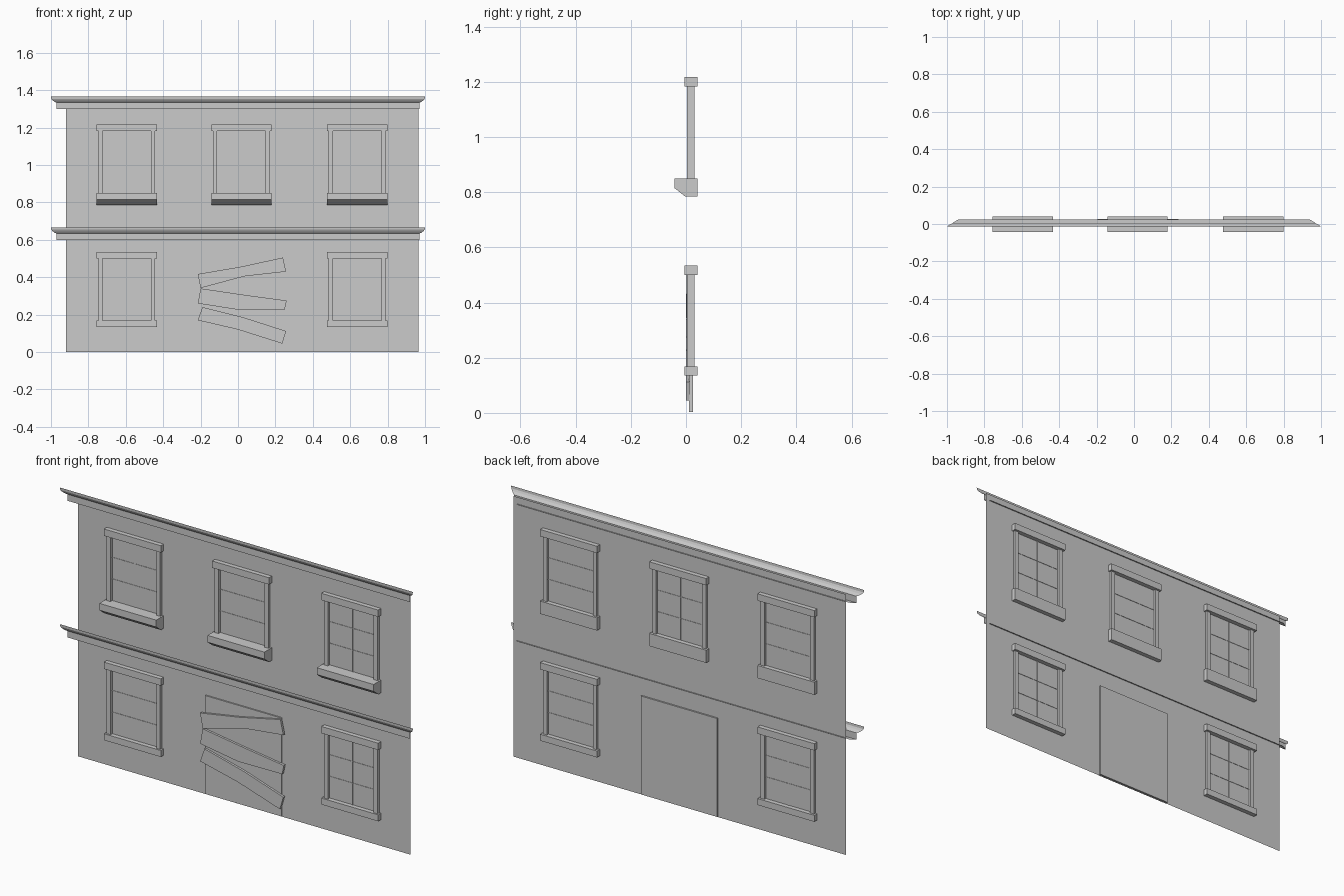
import bpy, bmesh

if "Cube" in bpy.data.objects:
    bpy.data.objects.remove(bpy.data.objects["Cube"])

WALL_Y = 0.018


def make(name, bm, solid=True):
    if solid:
        bmesh.ops.recalc_face_normals(bm, faces=bm.faces)
    me = bpy.data.meshes.new(name)
    bm.to_mesh(me)
    bm.free()
    ob = bpy.data.objects.new(name, me)
    bpy.context.collection.objects.link(ob)
    return ob


def prism(bm, pts, vec):
    # extrude a closed outline of 3D points along a vector
    f = bm.faces.new([bm.verts.new(p) for p in pts])
    r = bmesh.ops.extrude_face_region(bm, geom=[f], use_keep_orig=True)
    new = [v for v in r["geom"] if isinstance(v, bmesh.types.BMVert)]
    bmesh.ops.translate(bm, verts=new, vec=vec)


def box(bm, x0, x1, y0, y1, z0, z1):
    prism(bm, [(x0, y0, z0), (x1, y0, z0), (x1, y0, z1), (x0, y0, z1)],
          (0, y1 - y0, 0))


# wall: a single thin sheet
bm = bmesh.new()
bm.faces.new([bm.verts.new((x, WALL_Y, z)) for x, z in
              ((-0.92, 0), (0.965, 0), (0.965, 1.335), (-0.92, 1.335))])
make("wall", bm, False)


# cornices: open moulding sheets with mitred ends
def cornice(name, z):
    profile = [(0.024, 0), (0.0055, 0), (0.0055, 0.034), (0.001, 0.036),
               (-0.007, 0.045), (-0.012, 0.054), (-0.013, 0.067)]
    bm = bmesh.new()
    rows = []
    for y, h in profile:
        half = 1 - (y + 0.013) * 1.62
        rows.append([bm.verts.new((s * half, y, z + h)) for s in (-1, 1)])
    for a, b in zip(rows, rows[1:]):
        bm.faces.new((b[0], a[0], a[1], b[1]))
    bmesh.ops.reverse_faces(bm, faces=bm.faces) if bm.faces[:][1].calc_center_median().y < -1 else None
    make(name, bm, False)


cornice("roof_cornice", 1.3)
cornice("floor_cornice", 0.6)


# windows: lintel, two jambs, sill and thin glazing bars
def window(name, cx, z_open, h, tall_sill):
    top = z_open + h
    bm = bmesh.new()
    box(bm, cx - 0.161, cx + 0.161, -0.005, 0.041, top, top + 0.035)
    for s in (-1, 1):
        a, b = sorted((cx + s * 0.13, cx + s * 0.152))
        box(bm, a, b, 0.003, 0.03, z_open, top)
    if tall_sill:
        z = z_open
        outline = [(-0.042, z), (-0.042, z - 0.035), (-0.004, z - 0.065),
                   (0.041, z - 0.065), (0.041, z)]
        prism(bm, [(cx - 0.161, y, zz) for y, zz in outline], (0.322, 0, 0))
    else:
        box(bm, cx - 0.161, cx + 0.161, -0.005, 0.041, z_open - 0.033, z_open)
    make(name + "_frame", bm)
    bm = bmesh.new()
    y0, y1 = WALL_Y - 0.002, WALL_Y + 0.002
    box(bm, cx - 0.0015, cx + 0.0015, y0, y1, z_open, top)
    for i in (1, 2):
        z = z_open + h * i / 3
        box(bm, cx - 0.13, cx + 0.13, y0, y1, z - 0.0015, z + 0.0015)
    make(name + "_bars", bm)


for side, cx in (("left", -0.595), ("middle", 0.018), ("right", 0.637)):
    window("upper_window_" + side, cx, 0.85, 0.332, True)
    if side != "middle":
        window("lower_window_" + side, cx, 0.168, 0.332, False)

# door slab set through the wall
bm = bmesh.new()
box(bm, -0.195, 0.238, 0.011, 0.026, 0.004, 0.508)
make("door", bm)

# crooked boards nailed over the door
boards = [
    [(-0.215, 0.417), (0.01, 0.455), (0.24, 0.505), (0.257, 0.43), (0.035, 0.405), (-0.2, 0.342)],
    [(-0.2, 0.34), (0.03, 0.306), (0.26, 0.275), (0.25, 0.228), (0.0, 0.226), (-0.215, 0.26)],
    [(-0.19, 0.24), (0.03, 0.185), (0.257, 0.112), (0.237, 0.045), (0.0, 0.12), (-0.215, 0.17)],
]
for i, outline in enumerate(boards):
    bm = bmesh.new()
    prism(bm, [(x, 0.0, z) for x, z in outline], (0, 0.012, 0))
    make(f"door_board_{i + 1}", bm)
